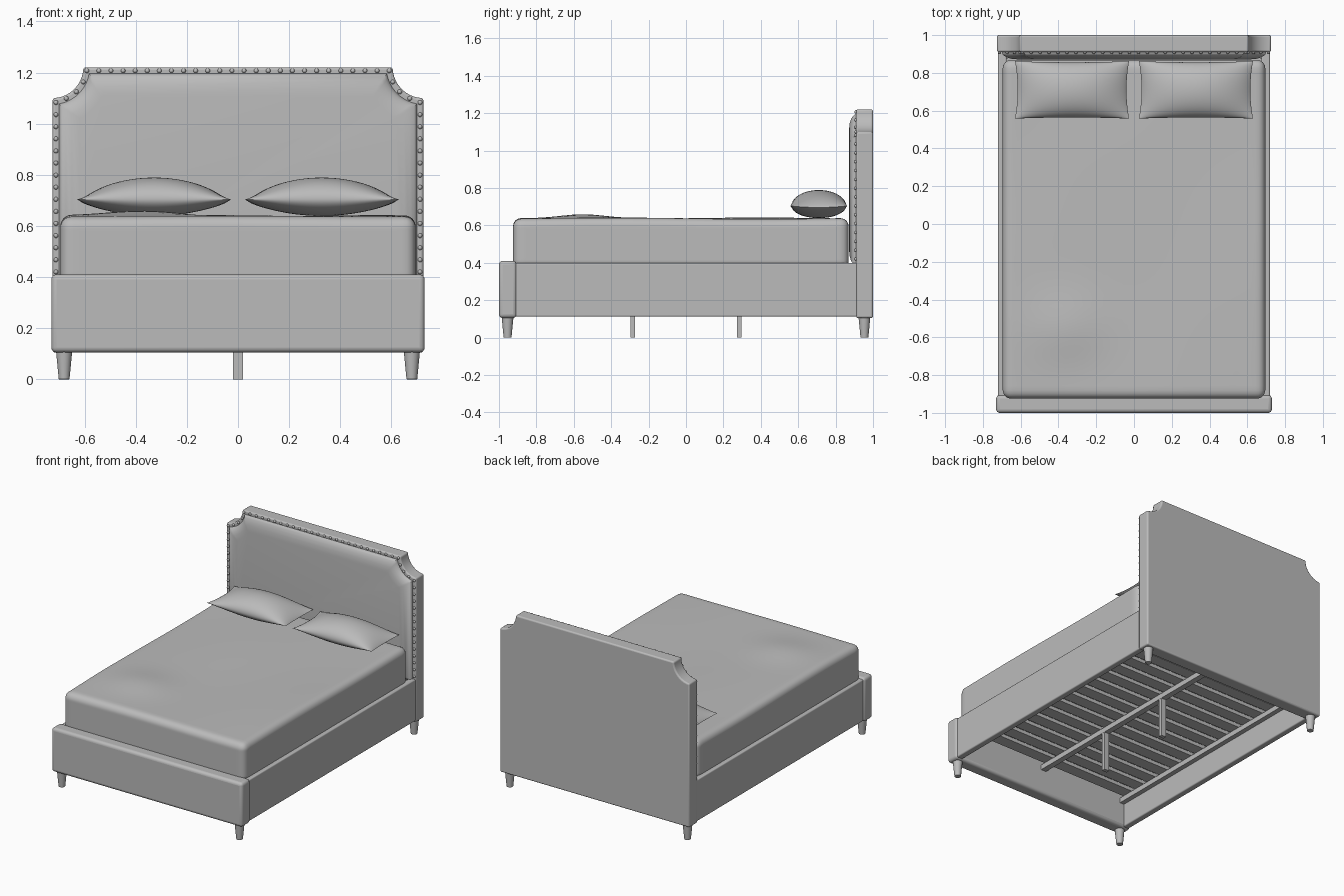
import bpy, bmesh, math
from mathutils import Vector, Matrix

if "Cube" in bpy.data.objects:
    bpy.data.objects.remove(bpy.data.objects["Cube"])

grey = bpy.data.materials.new("soft_grey")
grey.use_nodes = True
COLOUR = (0.5, 0.5, 0.5, 1)
grey.diffuse_color = COLOUR
grey.node_tree.nodes["Principled BSDF"].inputs["Base Color"].default_value = COLOUR


def finish(name, bm, bevel=0):
    """Turn a bmesh into a smooth-shaded object, with optional rounded edges."""
    bmesh.ops.recalc_face_normals(bm, faces=bm.faces)
    mesh = bpy.data.meshes.new(name)
    bm.to_mesh(mesh)
    bm.free()
    obj = bpy.data.objects.new(name, mesh)
    bpy.context.collection.objects.link(obj)
    mesh.materials.append(grey)
    if bevel:
        mod = obj.modifiers.new("rounded_edges", "BEVEL")
        mod.width, mod.segments = bevel, 4
        mod.limit_method = "ANGLE"
    bpy.ops.object.select_all(action="DESELECT")
    obj.select_set(True)
    bpy.context.view_layer.objects.active = obj
    bpy.ops.object.shade_smooth_by_angle(angle=math.radians(40))
    return obj


def add_box(bm, lo, hi):
    lo, hi = Vector(lo), Vector(hi)
    mat = Matrix.Translation((lo + hi) / 2) @ Matrix.Diagonal((*(hi - lo), 1))
    bmesh.ops.create_cube(bm, size=1, matrix=mat)


def box(name, lo, hi, bevel=0):
    bm = bmesh.new()
    add_box(bm, lo, hi)
    return finish(name, bm, bevel)


def spread(t):
    """Crowd grid samples towards the ends of -1..1."""
    return math.sin(t * math.pi / 2)


# Headboard outline with scooped top corners, inset by d
HALF, TOP, SCOOP = 0.725, 1.22, 0.12


def outline(d, bottom):
    r = SCOOP + d
    edge = math.asin(d / r)
    side = [(HALF - d, bottom)]
    for i in range(11):
        a = edge + (math.pi / 2 - 2 * edge) * i / 10
        side.append((HALF - r * math.sin(a), TOP - r * math.cos(a)))
    return side + [(-x, z) for x, z in reversed(side)]


# Headboard slab
bm = bmesh.new()
face = bm.faces.new([bm.verts.new((x, 0.91, z)) for x, z in outline(0, 0.105)])
ext = bmesh.ops.extrude_face_region(bm, geom=[face])
bmesh.ops.translate(bm, vec=(0, 0.09, 0),
                    verts=[v for v in ext["geom"] if isinstance(v, bmesh.types.BMVert)])
finish("headboard", bm, 0.01)

# Padded front of the headboard, lofted through inset outlines
bm = bmesh.new()
rings = []
for d, y in [(0.024, 0.913), (0.027, 0.902), (0.036, 0.892), (0.052, 0.882),
             (0.075, 0.875), (0.105, 0.872)]:
    rings.append([bm.verts.new((x, y, z)) for x, z in outline(d, 0.36 + d)])
for a, b in zip(rings, rings[1:]):
    for i in range(len(a)):
        j = (i + 1) % len(a)
        bm.faces.new((a[i], a[j], b[j], b[i]))
bm.faces.new(rings[-1])
finish("headboard_padding", bm)

# Nail heads, evenly spaced along the outline
bm = bmesh.new()
path = [Vector((x, 0.909, z)) for x, z in outline(0.013, 0.42)]
length = sum((b - a).length for a, b in zip(path, path[1:]))
count = round(length / 0.047)
step, travelled, due = length / count, 0, 0
for a, b in zip(path, path[1:]):
    seg = (b - a).length
    while due <= travelled + seg + 1e-5:
        spot = a.lerp(b, (due - travelled) / seg)
        bmesh.ops.create_uvsphere(bm, u_segments=12, v_segments=8, radius=0.009,
                                  matrix=Matrix.Translation(spot))
        due += step
    travelled += seg
finish("nail_heads", bm)

# Footboard and side rails
box("footboard", (-0.73, -1, 0.105), (0.73, -0.905, 0.41), 0.02)
for name, s in (("left_rail", 1), ("right_rail", -1)):
    xs = sorted((s * 0.675, s * 0.72))
    box(name, (xs[0], -0.92, 0.112), (xs[1], 0.92, 0.4), 0.008)

# Ledges, centre beam, slats and centre posts under the mattress
bm = bmesh.new()
for x in (-0.66, 0.66):
    add_box(bm, (x - 0.018, -0.905, 0.275), (x + 0.018, 0.91, 0.31))
finish("slat_ledges", bm)
box("centre_beam", (-0.02, -0.91, 0.275), (0.02, 0.915, 0.31))
bm = bmesh.new()
for i in range(15):
    y = -0.83 + i * 0.119
    add_box(bm, (-0.675, y - 0.042, 0.31), (0.675, y + 0.042, 0.335))
finish("slats", bm)
for name, y in (("front_post", -0.285), ("back_post", 0.285)):
    box(name, (-0.019, y - 0.013, 0), (0.019, y + 0.013, 0.28))

# Tapered round legs
for end, y in (("front", -0.954), ("back", 0.954)):
    for side, x in (("left", 0.68), ("right", -0.68)):
        bm = bmesh.new()
        bmesh.ops.create_cone(bm, cap_ends=True, segments=24, radius1=0.021, radius2=0.032,
                              depth=0.115, matrix=Matrix.Translation((x, y, 0.0575)))
        finish(f"{end}_{side}_leg", bm, 0.003)

# Mattress: rounded box with a soft rumple on top
bm = bmesh.new()
bmesh.ops.create_cube(bm, size=2)
bmesh.ops.subdivide_edges(bm, edges=bm.edges, cuts=39, use_grid_fill=True)
size, radius = Vector((0.695, 0.897, 0.135)), 0.045
for v in bm.verts:
    p = Vector([spread(c) * s for c, s in zip(v.co, size)])
    core = Vector([max(radius - s, min(s - radius, c)) for c, s in zip(p, size)])
    p = core + (p - core).normalized() * radius
    p += Vector((0, -0.0275, 0.503))
    if p.z > 0.59:
        p.z += 0.022 * math.exp(-((p.x + 0.36) / 0.2) ** 2 - ((p.y + 0.55) / 0.17) ** 2)
        p.z += 0.004 * math.sin(5 * p.x + 2) * math.sin(4 * p.y)
    v.co = p
finish("mattress", bm)

# Pillows: two domed sheets joined at a seam with pulled-out corners
for name, s in (("left_pillow", 1), ("right_pillow", -1)):
    bm = bmesh.new()
    for dome in (0.085, -0.065):
        sheet = bmesh.ops.create_grid(bm, x_segments=32, y_segments=32, size=1)["verts"]
        for v in sheet:
            u, w = spread(v.co.x), spread(v.co.y)
            pu, pw = max(0, 1 - u * u), max(0, 1 - w * w)
            x = u * (0.302 - 0.014 * pw)
            y = w * (0.152 - 0.006 * pu)
            z = 0.704 + dome * pu ** 0.8 * pw ** 0.5 - 0.008 * pw * u ** 4
            v.co = (s * (0.328 + x), 0.71 + y, z)
    bmesh.ops.remove_doubles(bm, verts=bm.verts, dist=0.0005)
    finish(name, bm)
